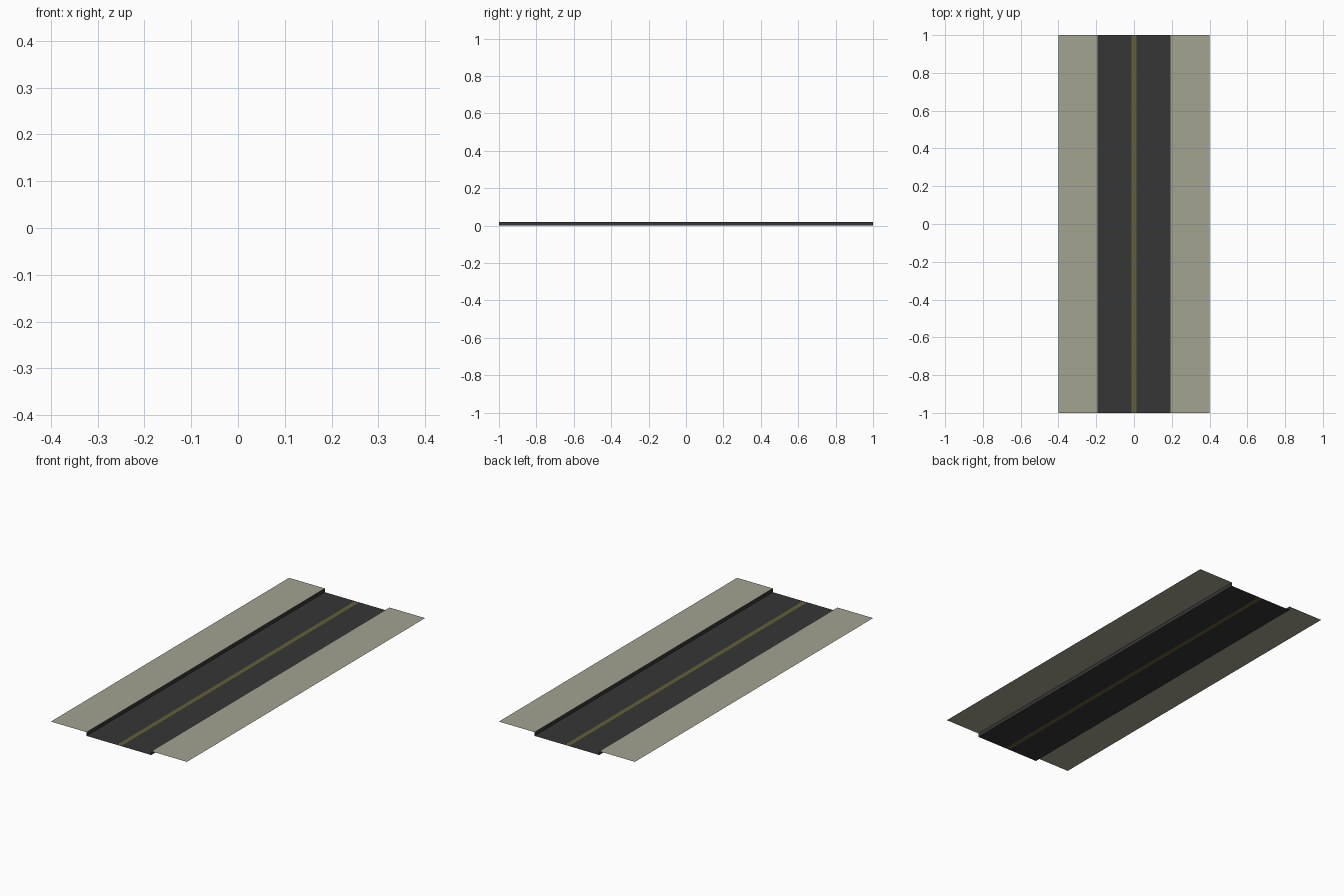
import bpy

if "Cube" in bpy.data.objects:
    bpy.data.objects.remove(bpy.data.objects["Cube"])

HALF_LEN = 1.0
HALF_WIDTH = 0.40
KERB_X = 0.19
TOP_Z = 0.02
LINE_X = 0.012


def material(name, rgb):
    m = bpy.data.materials.new(name)
    m.diffuse_color = (*rgb, 1.0)
    m.use_nodes = True
    m.node_tree.nodes["Principled BSDF"].inputs["Base Color"].default_value = m.diffuse_color
    return m


asphalt = material("dark asphalt", (0.037, 0.037, 0.037))
paving = material("pale paving", (0.37, 0.37, 0.285))
paint = material("dull yellow paint", (0.125, 0.12, 0.036))


def strip(name, profile, mats, pick=lambda i: 0):
    """Sweep an open x/z profile along the full length as a thin sheet."""
    n = len(profile)
    verts = [(x, y, z) for y in (-HALF_LEN, HALF_LEN) for x, z in profile]
    faces = [(i, i + 1, n + i + 1, n + i) for i in range(n - 1)]
    mesh = bpy.data.meshes.new(name)
    mesh.from_pydata(verts, [], faces)
    for m in mats:
        mesh.materials.append(m)
    for i, p in enumerate(mesh.polygons):
        p.material_index = pick(i)
    obj = bpy.data.objects.new(name, mesh)
    bpy.context.collection.objects.link(obj)
    return obj


# Roadway with the centre line cut in as its middle strip
strip("roadway", [(-KERB_X, 0), (-LINE_X, 0), (LINE_X, 0), (KERB_X, 0)],
      [asphalt, paint], lambda i: 1 if i == 1 else 0)

# Kerb faces and raised pavements on each side
strip("left_kerb", [(-KERB_X, TOP_Z), (-KERB_X, 0)], [asphalt])
strip("right_kerb", [(KERB_X, 0), (KERB_X, TOP_Z)], [asphalt])
strip("left_pavement", [(-HALF_WIDTH, TOP_Z), (-KERB_X, TOP_Z)], [paving])
strip("right_pavement", [(KERB_X, TOP_Z), (HALF_WIDTH, TOP_Z)], [paving])
